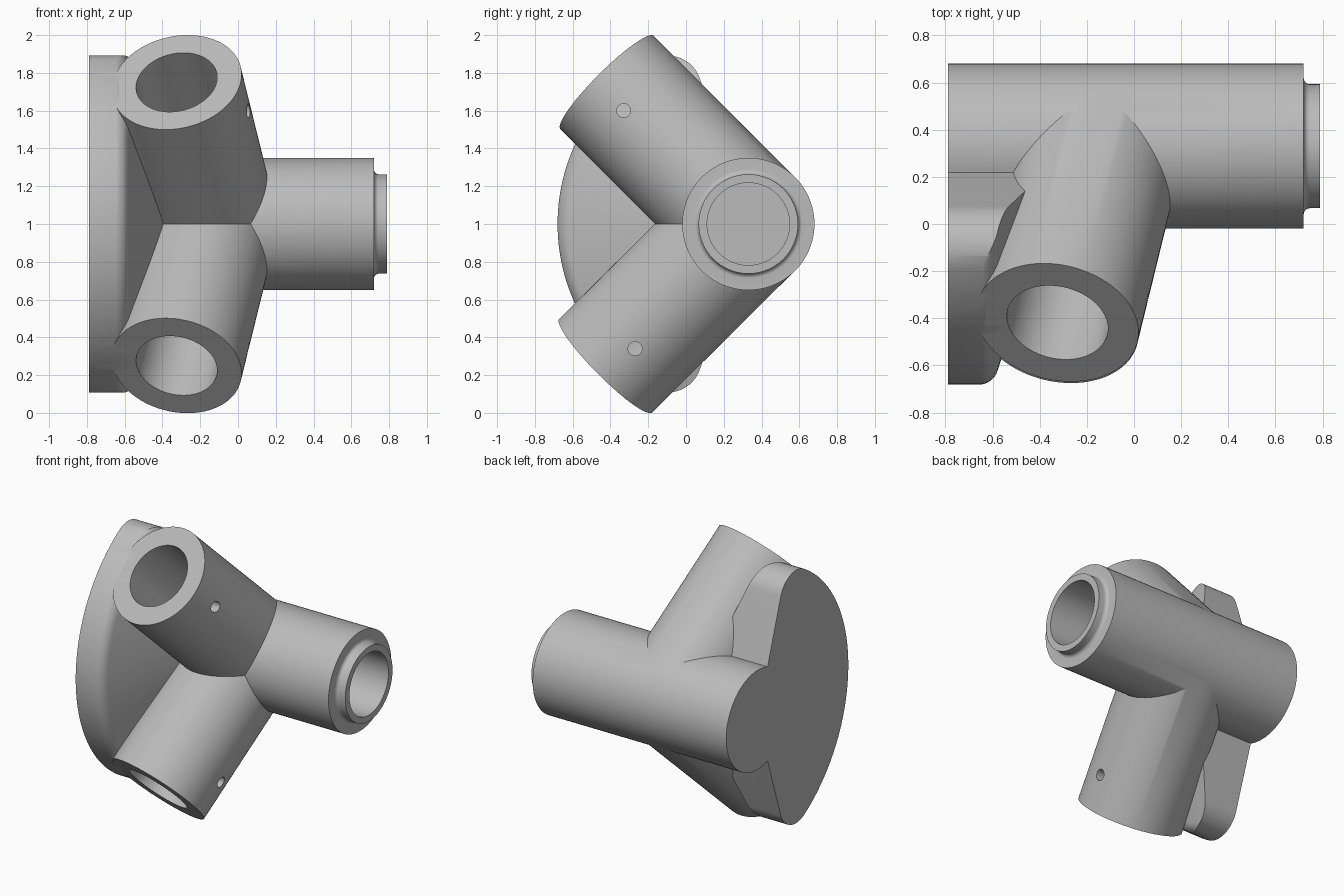
import bpy
import bmesh
from math import sin, cos, asin, atan, pi
from mathutils import Vector

cube = bpy.data.objects.get("Cube")
if cube:
    bpy.data.objects.remove(cube, do_unlink=True)

HUB = Vector((-0.14, 0.33, 1.0))
TUBE_R, BORE_R, BACK = 0.35, 0.218, -0.79
X_AXIS = Vector((1, 0, 0))

grey = bpy.data.materials.new("plain grey")
grey.use_nodes = True
grey.diffuse_color = (0.5, 0.5, 0.5, 1)
grey.node_tree.nodes["Principled BSDF"].inputs["Base Color"].default_value = grey.diffuse_color


def finish(bm, name):
    """Turn a bmesh into a closed grey object."""
    bmesh.ops.remove_doubles(bm, verts=bm.verts, dist=1e-5)
    bmesh.ops.recalc_face_normals(bm, faces=bm.faces)
    mesh = bpy.data.meshes.new(name)
    bm.to_mesh(mesh)
    bm.free()
    mesh.materials.append(grey)
    obj = bpy.data.objects.new(name, mesh)
    bpy.context.collection.objects.link(obj)
    return obj


def lathe(name, profile, origin, axis, steps=96):
    """Revolve (distance along axis, radius) points about the axis."""
    bm = bmesh.new()
    verts = [bm.verts.new((r, 0, d)) for d, r in profile]
    edges = [bm.edges.new(pair) for pair in zip(verts, verts[1:])]
    bmesh.ops.spin(bm, geom=verts + edges, cent=(0, 0, 0), axis=(0, 0, 1),
                   angle=2 * pi, steps=steps)
    turn = Vector((0, 0, 1)).rotation_difference(axis).to_matrix()
    for v in bm.verts:
        v.co = turn @ v.co + Vector(origin)
    return finish(bm, name)


def rod(name, start, end, radius, steps=96):
    start, end = Vector(start), Vector(end)
    length = (end - start).length
    return lathe(name, [(0, 0), (0, radius), (length, radius), (length, 0)],
                 start, (end - start).normalized(), steps)


def combine(target, other, operation):
    mod = target.modifiers.new(operation, 'BOOLEAN')
    mod.operation = operation
    mod.solver = 'EXACT'
    mod.object = other
    bpy.context.view_layer.objects.active = target
    bpy.ops.object.modifier_apply(modifier=mod.name)
    bpy.data.objects.remove(other, do_unlink=True)


# Main tube with a stepped spigot and a small concave fillet at its root
fillet = [(0.745 - 0.025 * cos(t), 0.288 - 0.025 * sin(t))
          for t in (i * pi / 12 for i in range(7))]
profile = [(BACK, 0), (BACK, TUBE_R), (0.72, TUBE_R)] + fillet + [(0.79, 0.263), (0.79, 0)]
body = lathe("pipe_joint", profile, (0, HUB.y, HUB.z), X_AXIS)

# Side plate outline: a sector about the hub with rounded corners
OUTER, CORNER = 1.01, 0.18
half = atan(3)
reach = OUTER - CORNER
corner_at = half - asin(CORNER / reach)
upper = [(OUTER * cos(a), OUTER * sin(a))
         for a in (corner_at * i / 32 for i in range(33))]
for i in range(1, 17):
    a = corner_at + (half + pi / 2 - corner_at) * i / 16
    upper.append((reach * cos(corner_at) + CORNER * cos(a),
                  reach * sin(corner_at) + CORNER * sin(a)))
outline = [(p, -q) for p, q in reversed(upper[1:])] + upper + [(0, 0)]
bm = bmesh.new()
face = bm.faces.new([bm.verts.new((BACK, HUB.y - p, HUB.z + q)) for p, q in outline])
ext = bmesh.ops.extrude_face_region(bm, geom=[face])
bmesh.ops.translate(bm, vec=(0.7, 0, 0),
                    verts=[g for g in ext["geom"] if isinstance(g, bmesh.types.BMVert)])
plate = finish(bm, "side_plate")

# Conical inner side of the plate with a rounded rim
rim = [(-0.66 + 0.085 * sin(t), 0.927 + 0.085 * cos(t))
       for t in (i * 1.25 / 8 for i in range(9))]
cone = lathe("plate_cone", [(-1, 0), (-1, 1.2), (-0.66, 1.2)] + rim
             + [(-0.345, 0.25), (-0.345, 0)], (0, HUB.y, HUB.z), X_AXIS, 128)
combine(plate, cone, 'INTERSECT')
combine(body, plate, 'UNION')

# Two angled arms
arm_ends = {"upper": Vector((-0.325, -0.418, 1.75)), "lower": Vector((-0.325, -0.425, 0.25))}
for side, end in arm_ends.items():
    combine(body, rod(side + "_arm", HUB, end, TUBE_R - 0.0008), 'UNION')

# Blind bores in the arms and the spigot
for side, end in arm_ends.items():
    along = (end - HUB).normalized()
    combine(body, rod(side + "_bore", end - along * 0.6, end + along * 0.1, BORE_R),
            'DIFFERENCE')
combine(body, rod("spigot_bore", (0.19, HUB.y, HUB.z), (0.9, HUB.y, HUB.z), BORE_R),
        'DIFFERENCE')

# Small screw holes through the tube walls
holes = [((-0.13, -0.33, 1.6), X_AXIS), ((-0.13, -0.27, 0.34), X_AXIS),
         ((0.5, HUB.y + 0.1, HUB.z), Vector((0, 1, 0)))]
for start, way in holes:
    combine(body, rod("screw_hole", start, Vector(start) + way * 0.35, 0.037, 32),
            'DIFFERENCE')

# Smooth shading with crisp edges
bpy.ops.object.select_all(action='DESELECT')
body.select_set(True)
bpy.context.view_layer.objects.active = body
bpy.ops.object.shade_smooth_by_angle(angle=0.45)
